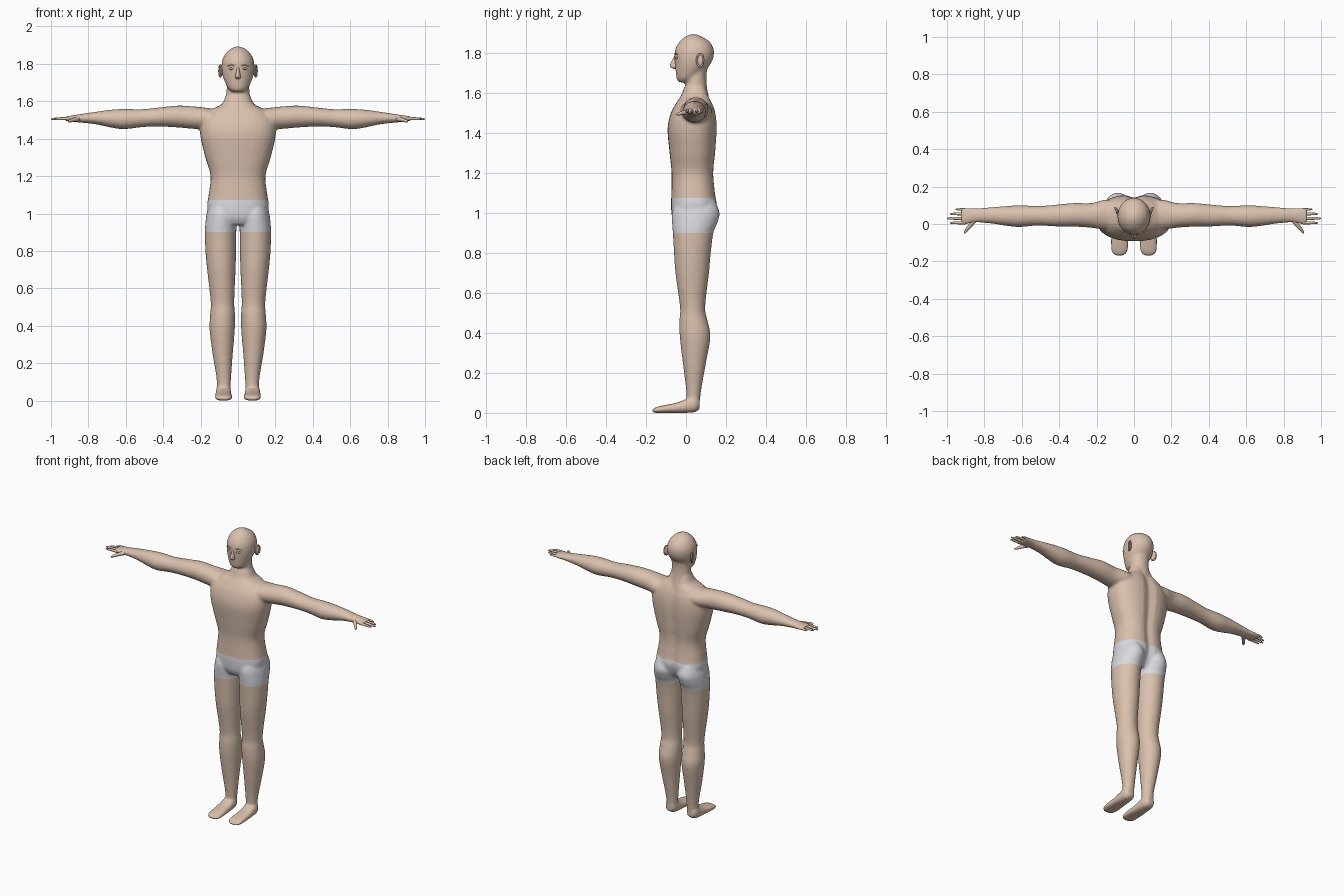
import bpy, bmesh, math
from mathutils import Vector, Matrix

if "Cube" in bpy.data.objects:
    bpy.data.objects.remove(bpy.data.objects["Cube"], do_unlink=True)


def material(name, rgb):
    m = bpy.data.materials.new(name)
    m.use_nodes = True
    m.diffuse_color = (*rgb, 1)
    m.node_tree.nodes["Principled BSDF"].inputs["Base Color"].default_value = (*rgb, 1)
    return m


SKIN = material("skin", (0.70, 0.53, 0.42))
CLOTH = material("pale_cloth", (0.70, 0.70, 0.75))


def spline(rows, steps=5):
    """Resample cross-section rows with a Catmull-Rom spline."""
    out = []
    for i in range(len(rows) - 1):
        p0, p1 = rows[max(i - 1, 0)], rows[i]
        p2, p3 = rows[i + 1], rows[min(i + 2, len(rows) - 1)]
        for k in range(steps):
            t = k / steps
            out.append([b + 0.5 * t * (c - a + t * (2 * a - 5 * b + 4 * c - d + t * (3 * (b - c) + d - a)))
                        for a, b, c, d in zip(p0, p1, p2, p3)])
    return out + [rows[-1]]


def loft(bm, rows, axis, side=1, power=1.0, groove=0.0, n=32):
    """Skin rounded sections (position, a min, a max, b min, b max) along an axis."""
    rings = []
    for t, a0, a1, b0, b1 in spline(rows):
        ring = []
        for k in range(n):
            c, s = math.cos(math.tau * k / n), math.sin(math.tau * k / n)
            a = (a0 + a1) / 2 + (a1 - a0) / 2 * math.copysign(abs(c) ** power, c)
            b = (b0 + b1) / 2 + (b1 - b0) / 2 * math.copysign(abs(s) ** power, s)
            if s > 0:
                b -= groove * math.exp(-(a / 0.03) ** 2)
            co = {"x": (t, a, b), "y": (a, t, b), "z": (a, b, t)}[axis]
            ring.append(bm.verts.new((co[0] * side, co[1], co[2])))
        rings.append(ring)
    for r, q in zip(rings, rings[1:]):
        for k in range(n):
            bm.faces.new((r[k], r[(k + 1) % n], q[(k + 1) % n], q[k]))
    bm.faces.new(rings[0])
    bm.faces.new(rings[-1])


def finish(bm, name, mats):
    bmesh.ops.recalc_face_normals(bm, faces=bm.faces)
    for f in bm.faces:
        f.smooth = True
    me = bpy.data.meshes.new(name)
    bm.to_mesh(me)
    bm.free()
    for m in mats:
        me.materials.append(m)
    ob = bpy.data.objects.new(name, me)
    bpy.context.collection.objects.link(ob)
    return ob


def strand(name, points, radii):
    """Tapered round tube through points."""
    cu = bpy.data.curves.new(name, "CURVE")
    cu.dimensions = "3D"
    cu.bevel_depth = 1
    cu.bevel_resolution = 3
    cu.use_fill_caps = True
    sp = cu.splines.new("POLY")
    sp.points.add(len(points) - 1)
    sp.use_smooth = True
    for p, co, r in zip(sp.points, points, radii):
        p.co, p.radius = (*co, 1), r
    cu.materials.append(SKIN)
    bpy.context.collection.objects.link(bpy.data.objects.new(name, cu))


bm = bmesh.new()

# Torso: height, half width, front, back
torso = [(0.94, .09, -.05, .11), (0.98, .15, -.07, .14), (1.04, .165, -.075, .158),
         (1.1, .157, -.073, .15), (1.2, .147, -.072, .142), (1.3, .175, -.082, .15),
         (1.42, .202, -.092, .157), (1.5, .195, -.075, .15), (1.555, .14, -.045, .132),
         (1.585, .088, -.025, .118), (1.63, .065, -.008, .105)]
loft(bm, [(z, -w, w, f, b) for z, w, f, b in torso], "z", power=0.85, groove=0.018)

# Neck and head
neck = [(1.55, .075, -.025, .12), (1.62, .064, -.006, .106),
        (1.68, .06, -.003, .102), (1.74, .06, .0, .11)]
head = [(1.652, .03, -.036, .02), (1.668, .052, -.046, .05), (1.7, .069, -.051, .085),
        (1.74, .083, -.055, .12), (1.78, .088, -.058, .138), (1.82, .084, -.053, .138),
        (1.855, .067, -.033, .118), (1.88, .04, -.004, .08), (1.893, .01, .025, .05)]
for rows in (neck, head):
    loft(bm, [(z, -w, w, f, b) for z, w, f, b in rows], "z")

# Legs, feet, arms and palms
leg = [(1.06, .03, .15, -.05, .145), (1.0, .005, .168, -.07, .168), (.95, .007, .174, -.07, .157),
       (.9, .009, .177, -.066, .137), (.8, .01, .174, -.06, .124), (.7, .013, .165, -.053, .115),
       (.53, .02, .146, -.03, .096), (.46, .016, .149, -.033, .108), (.38, .017, .152, -.031, .122),
       (.25, .028, .136, -.016, .1), (.12, .037, .115, .0, .077), (.03, .042, .11, .005, .066)]
foot = [(.068, .055, .1, .02, .07), (.045, .04, .117, .004, .085), (.0, .036, .12, .0, .068),
        (-.05, .034, .122, .0, .05), (-.11, .03, .123, .0, .038), (-.15, .036, .118, .0, .028),
        (-.17, .058, .098, .004, .018)]
arm = [(.05, -.02, .125, 1.45, 1.555), (.15, -.03, .13, 1.45, 1.563), (.23, -.02, .112, 1.452, 1.572),
       (.32, -.014, .112, 1.46, 1.577), (.42, -.013, .103, 1.465, 1.567), (.51, -.008, .096, 1.462, 1.558),
       (.61, -.016, .1, 1.451, 1.559), (.68, -.01, .096, 1.46, 1.555), (.76, .002, .09, 1.477, 1.544),
       (.84, .008, .084, 1.486, 1.532), (.89, .0, .088, 1.491, 1.524), (.925, .0, .086, 1.495, 1.518)]
for side in (1, -1):
    loft(bm, leg, "z", side)
    loft(bm, foot, "y", side, power=0.8)
    loft(bm, arm, "x", side)

# Fuse the forms into one smooth skin
blank = finish(bm, "body_blank", [])
remesh = blank.modifiers.new("fuse", "REMESH")
remesh.mode = "VOXEL"
remesh.voxel_size = 0.0075
smooth = blank.modifiers.new("soften", "SMOOTH")
smooth.factor = 0.5
smooth.iterations = 6
fused = bpy.data.meshes.new_from_object(blank.evaluated_get(bpy.context.evaluated_depsgraph_get()))
bpy.data.objects.remove(blank, do_unlink=True)

# Cut the skin at the hem and waistband, then colour the band between
HEM, WAIST = 0.9, 1.073
bm = bmesh.new()
bm.from_mesh(fused)
for z in (HEM, WAIST):
    bmesh.ops.bisect_plane(bm, geom=bm.verts[:] + bm.edges[:] + bm.faces[:], dist=1e-5,
                           plane_co=(0, 0, z), plane_no=(0, 0, 1))
for f in bm.faces:
    f.material_index = int(HEM < f.calc_center_median().z < WAIST)
finish(bm, "body", [SKIN, CLOTH])
bpy.data.meshes.remove(fused)

# Nose
bm = bmesh.new()
loft(bm, [(1.718, -.008, .008, -.06, -.03), (1.728, -.015, .015, -.077, -.03),
          (1.74, -.013, .013, -.08, -.03), (1.765, -.009, .009, -.068, -.03),
          (1.79, -.007, .007, -.056, -.03)], "z", n=16)
finish(bm, "nose", [SKIN])

for side, tag in ((1, "left"), (-1, "right")):
    # Fingers and thumb
    for finger, y, tip, r in (("index", .006, .985, .008), ("middle", .03, 1.0, .0085),
                              ("ring", .054, .985, .008), ("little", .078, .955, .007)):
        strand(f"{tag}_{finger}_finger",
               [(side * x, y, z) for x, z in ((.9, 1.507), (.93, 1.508), (tip - .02, 1.506),
                                              (tip - .005, 1.505), (tip, 1.505))],
               (r, r, r * .8, r * .55, r * .15))
    strand(f"{tag}_thumb",
           [(side * x, y, z) for x, y, z in ((.85, .025, 1.507), (.875, -.008, 1.502),
                                             (.9, -.038, 1.494), (.908, -.05, 1.49))],
           (.014, .011, .008, .002))

    # Ear: a shallow shell with a raised rim, flaring backwards
    bm = bmesh.new()
    place = (Matrix.Translation((side * .091, .072, 1.762))
             @ Matrix.Rotation(-side * math.radians(22), 4, "Z"))
    bmesh.ops.create_uvsphere(bm, u_segments=20, v_segments=12, radius=1,
                              matrix=place @ Matrix.Diagonal((.007, .018, .03, 1)))
    finish(bm, f"{tag}_ear", [SKIN])
    rim = [place @ Vector((side * .004, .018 * math.cos(a), .031 * math.sin(a)))
           for a in (math.tau * k / 20 for k in range(21))]
    strand(f"{tag}_ear_rim", rim, [.0045] * 21)

    # Brow and eye, following the curve of the face
    strand(f"{tag}_brow", [(side * x, y, z) for x, y, z in
                           ((.018, -.055, 1.789), (.036, -.051, 1.796), (.056, -.042, 1.789))],
           (.003, .004, .002))
    bm = bmesh.new()
    bmesh.ops.create_uvsphere(bm, u_segments=16, v_segments=10, radius=1,
                              matrix=Matrix.Translation((side * .037, -.048, 1.774))
                              @ Matrix.Rotation(side * math.radians(25), 4, "Z")
                              @ Matrix.Diagonal((.014, .006, .006, 1)))
    finish(bm, f"{tag}_eyelid", [SKIN])
